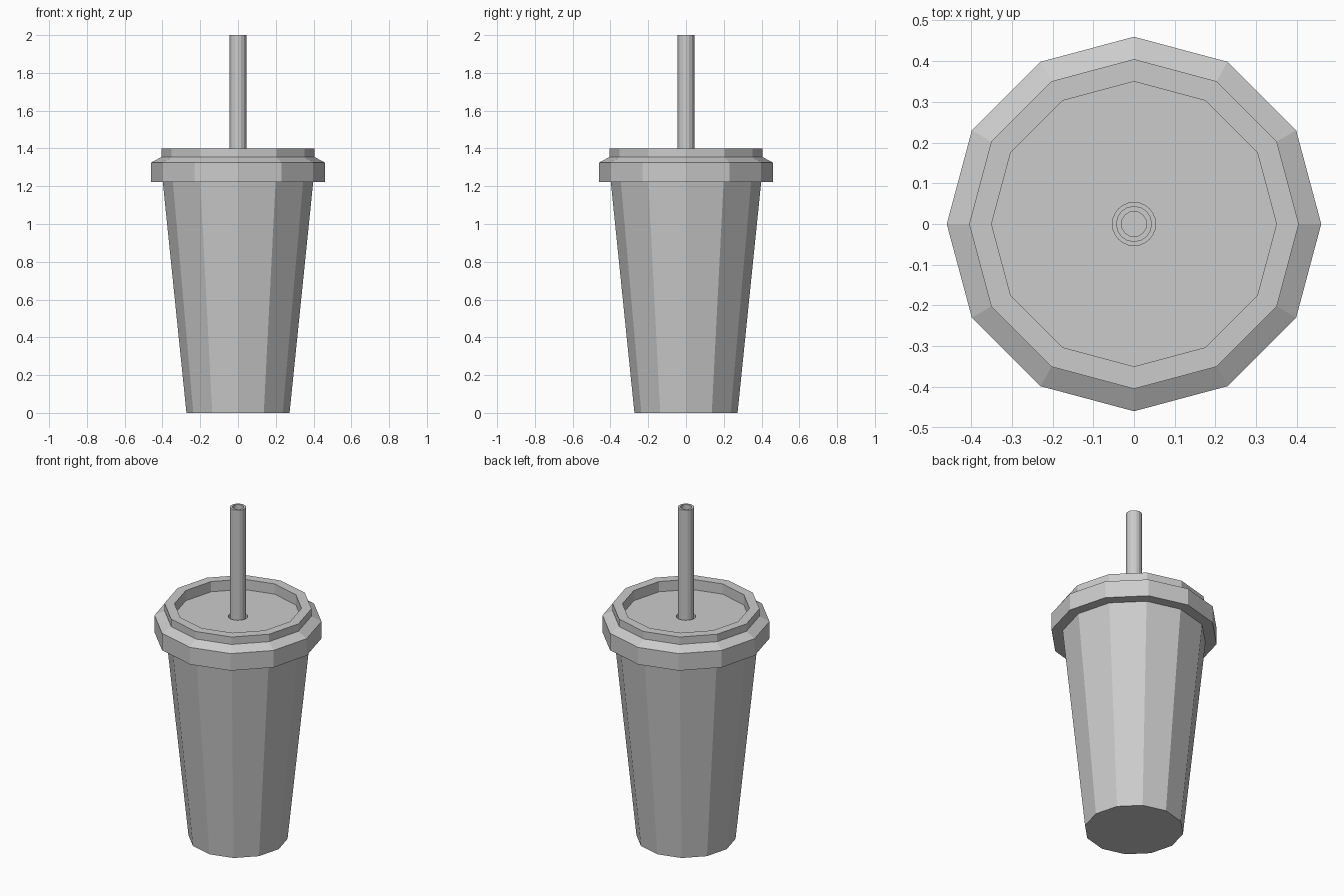
import bpy
import bmesh
from math import cos, sin, pi

if "Cube" in bpy.data.objects:
    bpy.data.objects.remove(bpy.data.objects["Cube"])


def lathe(name, profile, sides, closed=True):
    """Revolve an (r, z) profile round z; r = 0 points become single vertices."""
    bm = bmesh.new()
    rings = []
    for r, z in profile:
        if r == 0:
            rings.append([bm.verts.new((0, 0, z))] * sides)
        else:
            rings.append([bm.verts.new((r * cos(2 * pi * i / sides),
                                        r * sin(2 * pi * i / sides), z))
                          for i in range(sides)])
    pairs = list(zip(rings, rings[1:]))
    if closed:
        pairs.append((rings[-1], rings[0]))
    for a, b in pairs:
        for i in range(sides):
            j = (i + 1) % sides
            quad = list(dict.fromkeys((a[i], a[j], b[j], b[i])))
            bm.faces.new(quad)
    bmesh.ops.recalc_face_normals(bm, faces=bm.faces)
    # Merge flat triangle fans into single polygons
    bmesh.ops.dissolve_limit(bm, angle_limit=0.01, verts=bm.verts, edges=bm.edges)
    mesh = bpy.data.meshes.new(name)
    bm.to_mesh(mesh)
    bm.free()
    obj = bpy.data.objects.new(name, mesh)
    bpy.context.collection.objects.link(obj)
    return obj


# Tapered twelve-sided cup with a thin wall
cup = lathe("cup", [(0, 0), (0.273, 0), (0.405, 1.29), (0.385, 1.29),
                    (0.257, 0.03), (0, 0.03)], 12, closed=False)

# Stepped lid with a recessed top
lid = lathe("lid", [(0, 1.338), (0.35, 1.338), (0.35, 1.40), (0.405, 1.40),
                    (0.405, 1.355), (0.46, 1.325), (0.46, 1.222),
                    (0.394, 1.222), (0.394, 1.31), (0, 1.31)], 12, closed=False)

# Straw hole through the lid
cutter = lathe("hole_cutter", [(0, 1.25), (0.053, 1.25), (0.053, 1.45), (0, 1.45)],
               24, closed=False)
cutter.hide_render = True
mod = lid.modifiers.new("straw_hole", 'BOOLEAN')
mod.operation = 'DIFFERENCE'
mod.solver = 'EXACT'
mod.object = cutter
bpy.context.view_layer.objects.active = lid
lid.select_set(True)
bpy.ops.object.modifier_apply(modifier=mod.name)
bpy.data.objects.remove(cutter)

# Hollow drinking straw reaching down into the cup
straw = lathe("straw", [(0.044, 0.1), (0.044, 2.0), (0.031, 2.0), (0.031, 0.1)], 16)
